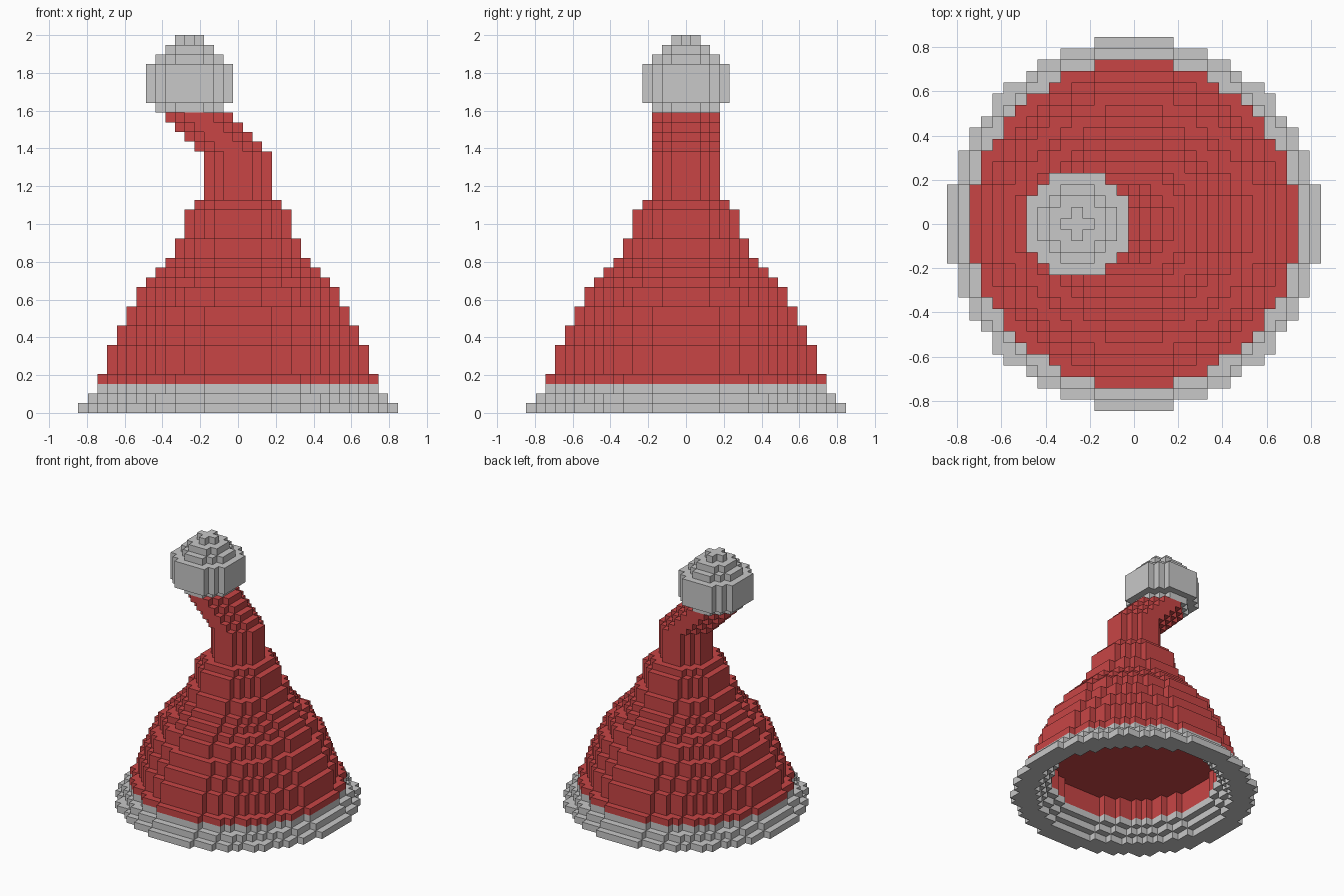
import bpy, bmesh
from mathutils import Vector

if "Cube" in bpy.data.objects:
    bpy.data.objects.remove(bpy.data.objects["Cube"])

V = 2 / 39  # size of one block; the hat is 39 blocks tall


def material(name, rgb):
    m = bpy.data.materials.new(name)
    m.diffuse_color = (*rgb, 1)
    m.use_nodes = True
    m.node_tree.nodes["Principled BSDF"].inputs["Base Color"].default_value = m.diffuse_color
    return m


RED = material("red_felt", (0.58, 0.06, 0.06))
WHITE = material("white_fur", (0.58, 0.58, 0.58))


def disc(r, z, cx=0):
    """Blocks of one round layer with radius r (in blocks)."""
    limit = 1 if r == 1 else r * r + 0.65 * r + 2
    return {(x + cx, y, z) for x in range(-r, r + 1) for y in range(-r, r + 1)
            if x * x + y * y <= limit}


def stack(runs, z, cx=0):
    """Stack layers from (radius, layer count) pairs."""
    blocks = set()
    for r, count in runs:
        for _ in range(count):
            blocks |= disc(r, z, cx)
            z += 1
    return blocks


# Fur brim: three shrinking rings, open in the middle
brim = set()
for z in range(3):
    brim |= disc(16 - z, z) - disc(13 - z, z)

# Felt cone with a straight neck on top
cone = stack([(14, 1), (13, 3), (12, 2), (11, 2), (10, 2), (9, 1), (8, 1),
              (7, 1), (6, 2), (5, 3), (4, 1), (3, 5)], 3)
# Hollow opening for the head
for z in range(3, 6):
    cone -= disc(11, z)

# Bent tip, each layer one block further left
tip = set()
for i in range(1, 5):
    tip |= disc(3, 26 + i, -i)

# Pompom ball
pompom = stack([(3, 1), (4, 4), (3, 1), (2, 1), (1, 1)], 31, -5)

ALL = brim | cone | tip | pompom
AXES = [Vector((1, 0, 0)), Vector((0, 1, 0)), Vector((0, 0, 1))]


def build(name, blocks, mat):
    """Make a mesh from the exposed block faces."""
    bm = bmesh.new()
    verts = {}

    def vert(p):
        key = tuple(round(c * 2) for c in p)
        if key not in verts:
            verts[key] = bm.verts.new((p[0] * V, p[1] * V, (p[2] + 0.5) * V))
        return verts[key]

    for b in sorted(blocks):
        c = Vector(b)
        for i in range(3):
            for s in (1, -1):
                n = AXES[i] * s
                if tuple(int(k) for k in c + n) in ALL:
                    continue
                u, w = AXES[(i + 1) % 3] * 0.5, AXES[(i + 2) % 3] * 0.5 * s
                f = c + n * 0.5
                bm.faces.new([vert(f - u - w), vert(f + u - w),
                              vert(f + u + w), vert(f - u + w)])
    me = bpy.data.meshes.new(name)
    bm.to_mesh(me)
    bm.free()
    me.materials.append(mat)
    bpy.context.collection.objects.link(bpy.data.objects.new(name, me))


build("fur_brim", brim, WHITE)
build("felt_cone", cone, RED)
build("bent_tip", tip, RED)
build("pompom", pompom, WHITE)
